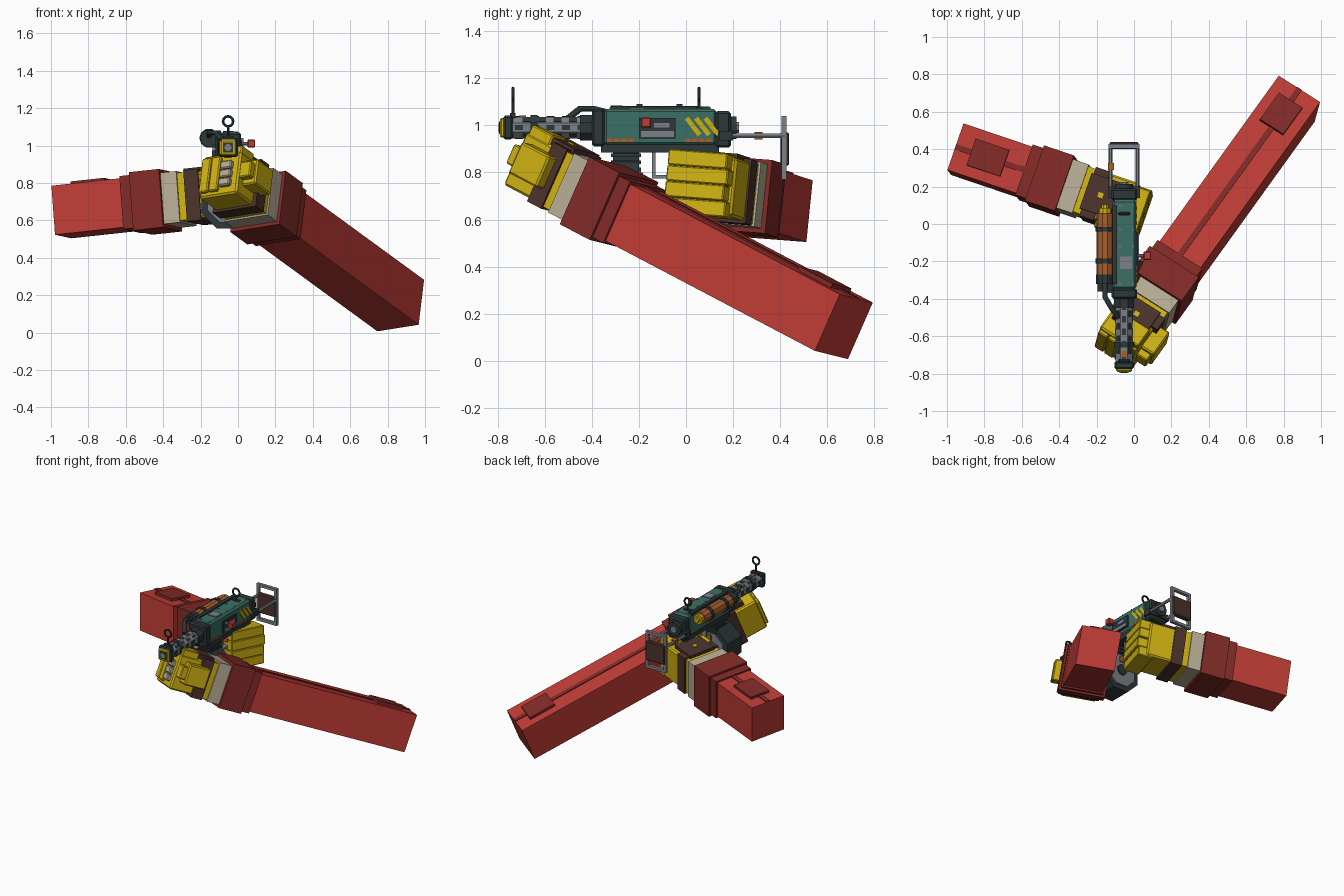
import bpy, bmesh, math
from mathutils import Matrix, Vector

cube = bpy.data.objects.get("Cube")
if cube:
    bpy.data.objects.remove(cube, do_unlink=True)


def material(name, rgb):
    m = bpy.data.materials.new(name)
    m.use_nodes = True
    m.diffuse_color = (*rgb, 1)
    m.node_tree.nodes["Principled BSDF"].inputs["Base Color"].default_value = (*rgb, 1)
    return m


RED = material("sleeve red", (0.52, 0.045, 0.036))
WINE = material("cuff dark red", (0.22, 0.024, 0.02))
YELLOW = material("glove yellow", (0.62, 0.44, 0.006))
BROWN = material("leather brown", (0.07, 0.032, 0.026))
BEIGE = material("cloth beige", (0.48, 0.42, 0.30))
TEAL = material("receiver teal", (0.045, 0.16, 0.13))
DARK = material("charcoal", (0.026, 0.038, 0.04))
GREY = material("steel grey", (0.2, 0.22, 0.25))
COPPER = material("copper", (0.40, 0.115, 0.026))


def finish(name, bm, mat, frame):
    if frame:
        bm.transform(frame)
    me = bpy.data.meshes.new(name)
    bm.to_mesh(me)
    bm.free()
    me.materials.append(mat)
    ob = bpy.data.objects.new(name, me)
    bpy.context.collection.objects.link(ob)
    return ob


def box(name, x, y, z, mat, frame=None, bevel=0):
    """Box from three (low, high) ranges."""
    bm = bmesh.new()
    bmesh.ops.create_cube(bm, size=1)
    for v in bm.verts:
        v.co = [(a + b) / 2 + c * (b - a) for (a, b), c in zip((x, y, z), v.co)]
    if bevel:
        bmesh.ops.bevel(bm, geom=bm.edges[:], offset=bevel, segments=1, affect='EDGES')
    return finish(name, bm, mat, frame)


def rod(name, start, end, r, mat, sides=8, r2=None):
    """Prism between two points, with flats facing the axes."""
    a, b = Vector(start), Vector(end)
    bm = bmesh.new()
    bmesh.ops.create_cone(bm, cap_ends=True, segments=sides, radius1=r,
                          radius2=r if r2 is None else r2, depth=(b - a).length)
    bm.transform(Matrix.Rotation(math.pi / sides, 4, 'Z'))
    turn = (b - a).to_track_quat('Z', 'Y').to_matrix().to_4x4()
    return finish(name, bm, mat, Matrix.Translation((a + b) / 2) @ turn)


def ring(name, at, r, thick):
    bpy.ops.mesh.primitive_torus_add(location=at, rotation=(math.pi / 2, 0, 0), major_radius=r,
                                     minor_radius=thick, major_segments=12, minor_segments=6)
    ob = bpy.context.object
    ob.name = name
    ob.data.materials.append(DARK)


def arm_frame(origin, side, up):
    """Local axes: side, back of hand, and along the arm towards the hand."""
    w = Vector(side).normalized()
    t = w.cross(Vector(up)).normalized()
    m = Matrix((w, t.cross(w), t)).transposed().to_4x4()
    return Matrix.Translation(origin) @ m


def band(name, half, t, mat, frame):
    return box(name, (-half, half), (-half, half), t, mat, frame)


def arm(side, frame, wrist):
    """Square sleeve, stepped cuff and glove bands; wrist = where the cuff ends."""
    band(side + "_sleeve", 0.132, (0, wrist - 0.1), RED, frame)
    band(side + "_cuff_step", 0.143, (wrist - 0.23, wrist - 0.15), WINE, frame)
    band(side + "_cuff", 0.157, (wrist - 0.17, wrist), WINE, frame)
    box(side + "_seam_strip", (-0.015, 0.015), (0.13, 0.138), (0, wrist - 0.1), WINE, frame)
    box(side + "_sleeve_patch", (-0.075, 0.075), (0.13, 0.15), (0.09, 0.28), WINE, frame)
    band(side + "_cloth_band", 0.138, (wrist - 0.02, wrist + 0.09), BEIGE, frame)
    band(side + "_glove_hem", 0.128, (wrist + 0.08, wrist + 0.15), YELLOW, frame)
    band(side + "_glove_strap", 0.138, (wrist + 0.13, wrist + 0.21), BROWN, frame)
    box(side + "_knuckle_guard", (-0.1, 0.1), (0.12, 0.15), (wrist + 0.12, wrist + 0.29),
        BROWN, frame)
    box(side + "_guard_stud", (-0.015, 0.015), (0.15, 0.156), (wrist + 0.19, wrist + 0.22),
        YELLOW, frame)


# Left arm and hand
L = arm_frame((0.87, 0.67, 0.145), (0.22, -0.14, 0.035), (0.04, 0.10, 0.245))
arm("left", L, 1.42)
box("left_palm", (-0.125, 0.115), (-0.125, 0.12), (1.6, 1.79), YELLOW, L, 0.01)
box("left_thumb", (0.1, 0.195), (-0.06, 0.085), (1.58, 1.74), YELLOW, L, 0.008)
box("left_thumb_tip", (0.11, 0.18), (-0.03, 0.06), (1.72, 1.78), YELLOW, L, 0.006)
box("left_index_knuckle", (0.0, 0.11), (0.1, 0.16), (1.66, 1.78), YELLOW, L, 0.006)
for i in range(3):
    u = -0.08 + i * 0.05
    box("left_finger_wrap", (0.005, 0.075), (u, u + 0.045), (1.78, 1.815), BEIGE, L, 0.006)
for i in range(2):
    w = -0.12 + i * 0.062
    box("left_finger", (w, w + 0.057), (-0.1, 0.1), (1.78, 1.81), YELLOW, L, 0.006)

# Right arm and hand
R = arm_frame((-0.945, 0.40, 0.645), (0.09, 0.26, -0.02), (-0.02, 0.025, 0.263))
arm("right", R, 0.62)
box("right_palm", (-0.13, 0.13), (-0.125, 0.125), (0.82, 1.0), YELLOW, R, 0.01)
for i in range(4):
    u = -0.135 + i * 0.068
    box("right_finger", (-0.155, 0.12 - 0.01 * (i % 2)), (u, u + 0.067), (0.95, 1.07 - 0.012 * (i == 0)),
        YELLOW, R, 0.005)
box("right_thumb", (-0.17, -0.11), (0.02, 0.11), (0.84, 0.98), YELLOW, R, 0.008)

# Receiver
CX, CZ = -0.053, 0.99
box("receiver", (-0.115, 0.012), (-0.35, 0.13), (0.915, 1.07), TEAL, None, 0.012)
box("receiver_floor", (-0.105, 0.004), (-0.36, 0.14), (0.885, 0.925), DARK)
box("front_trunnion", (-0.12, 0.016), (-0.40, -0.345), (0.91, 1.07), DARK, None, 0.01)
box("rear_block", (-0.12, 0.016), (0.125, 0.19), (0.905, 1.06), DARK, None, 0.01)
rod("rear_cap", (CX, 0.19, CZ), (CX, 0.215, CZ), 0.05, DARK, 12)
rod("rear_button", (CX, 0.21, CZ), (CX, 0.225, CZ), 0.025, GREY, 8)
box("top_plate", (-0.075, -0.01), (-0.24, -0.175), (1.068, 1.076), GREY)
box("top_rail", (-0.115, -0.09), (-0.32, 0.1), (1.06, 1.08), DARK)
for y in (-0.32, -0.12, -0.03, 0.1):
    for x in (-0.075, -0.005):
        rod("top_rivet", (x, y, 1.068), (x, y, 1.075), 0.006, GREY, 6)

# Ejection port, charging handle and painted side plates
box("port_frame", (0.0, 0.022), (-0.2, -0.045), (0.945, 1.03), DARK)
box("bolt", (0.0, 0.028), (-0.19, -0.05), (0.95, 0.975), GREY)
box("bolt_carrier", (0.0, 0.026), (-0.135, -0.07), (0.99, 1.01), GREY)
rod("charging_rod", (0.0, -0.17, 1.01), (0.06, -0.17, 1.01), 0.01, GREY)
box("charging_knob", (0.05, 0.092), (-0.192, -0.148), (0.99, 1.033), RED, None, 0.005)
for i in range(3):
    f = Matrix.Translation((0.012, 0.03 + i * 0.04, 0.995)) @ Matrix.Rotation(math.radians(38), 4, 'X')
    box("hazard_stripe", (-0.004, 0.004), (-0.01, 0.01), (-0.045, 0.045), YELLOW, f)
for y, n in ((-0.335, 4), (-0.005, 4)):
    for i in range(n):
        box("side_label", (0.008, 0.016), (y + i * 0.03, y + i * 0.03 + 0.024), (0.927, 0.943), COPPER)

# Perforated barrel jacket and muzzle
rod("barrel_jacket", (CX, -0.75, CZ), (CX, -0.39, CZ), 0.05, GREY, 8)
for k in range(8):
    spin = Matrix.Translation((CX, 0, CZ)) @ Matrix.Rotation(k * math.pi / 4, 4, 'Y')
    for i in range(5):
        y = -0.725 + i * 0.066 + 0.03 * (k % 2)
        box("jacket_slot", (-0.011, 0.011), (y, y + 0.034), (0.042, 0.0485), DARK, spin)
rod("jacket_clamp", (CX, -0.66, CZ), (CX, -0.63, CZ), 0.057, DARK, 8)
rod("jacket_base", (CX, -0.45, CZ), (CX, -0.39, CZ), 0.058, DARK, 8)
box("clamp_tag", (-0.065, -0.035), (-0.71, -0.68), (1.03, 1.042), COPPER)
box("muzzle_block", (-0.105, -0.001), (-0.775, -0.735), (0.94, 1.042), DARK, None, 0.008)
box("muzzle_cap", (-0.095, -0.011), (-0.79, -0.765), (0.948, 1.032), YELLOW, None, 0.006)
box("muzzle_face", (-0.08, -0.026), (-0.794, -0.785), (0.963, 1.017), DARK)
rod("muzzle_bore", (CX, -0.797, CZ), (CX, -0.78, CZ), 0.02, GREY, 8)

# Ring sights
for name, y, z in (("front_sight", -0.735, 1.04), ("rear_sight", 0.055, 1.065)):
    box(name + "_base", (CX - 0.028, CX + 0.028), (y - 0.012, y + 0.012), (z - 0.01, z + 0.012), DARK)
    rod(name + "_post", (CX, y, z), (CX, y, 1.105), 0.007, DARK, 6)
    ring(name + "_ring", (CX, y, 1.13), 0.027, 0.007)

# Side canister with straps and hose
TX, TZ = -0.155, 1.04
rod("canister", (TX, -0.28, TZ), (TX, 0.06, TZ), 0.045, COPPER, 10)
rod("canister_cap", (TX, 0.05, TZ), (TX, 0.085, TZ), 0.036, YELLOW, 10)
rod("canister_nozzle", (TX, 0.08, TZ), (TX, 0.105, TZ), 0.02, YELLOW, 8)
rod("canister_base", (TX, -0.32, TZ), (TX, -0.27, TZ), 0.047, DARK, 10, 0.047)
for y in (-0.21, -0.04):
    rod("canister_strap", (TX, y, TZ), (TX, y + 0.025, TZ), 0.052, DARK, 10)
    box("strap_mount", (TX, -0.1), (y, y + 0.025), (0.99, 1.06), DARK)
curve = bpy.data.curves.new("hose", 'CURVE')
curve.dimensions = '3D'
curve.bevel_depth = 0.014
curve.bevel_resolution = 1
curve.use_fill_caps = True
path = [(TX, -0.31, 1.05), (TX, -0.39, 1.07), (-0.12, -0.45, 1.07), (-0.085, -0.5, 1.03)]
spline = curve.splines.new('POLY')
spline.points.add(len(path) - 1)
for p, co in zip(spline.points, path):
    p.co = (*co, 1)
hose = bpy.data.objects.new("hose", curve)
curve.materials.append(DARK)
bpy.context.collection.objects.link(hose)

# Ribbed feed and drum magazine
box("magazine_feed", (-0.1, -0.005), (-0.31, -0.2), (0.76, 0.9), DARK)
for i in range(4):
    z = 0.775 + i * 0.03
    box("feed_rib", (-0.108, 0.003), (-0.318, -0.192), (z, z + 0.015), DARK)
rod("drum", (CX, -0.36, 0.70), (CX, -0.2, 0.70), 0.155, DARK, 8)
rod("drum_plate", (CX, -0.37, 0.70), (CX, -0.19, 0.70), 0.12, GREY, 8)
rod("drum_hub", (CX, -0.38, 0.70), (CX, -0.18, 0.70), 0.04, DARK, 8)
box("drum_latch", (CX - 0.02, CX + 0.02), (-0.195, -0.182), (0.76, 0.8), COPPER)

# Grip, trigger and guard
box("grip", (-0.085, -0.02), (0.03, 0.12), (0.7, 0.89), DARK, None, 0.01)
box("guard_front", (-0.07, -0.036), (-0.145, -0.13), (0.78, 0.89), GREY)
box("guard_bottom", (-0.07, -0.036), (-0.145, 0.04), (0.775, 0.79), GREY)
box("trigger", (-0.065, -0.04), (-0.012, 0.012), (-0.04, 0.04), RED,
    Matrix.Translation((0, -0.05, 0.85)) @ Matrix.Rotation(-0.4, 4, 'X'))

# Wire shoulder stock with pad
for x in (-0.125, 0.019):
    rod("stock_rod", (x, 0.17, 0.955), (x, 0.42, 0.955), 0.011, GREY, 6)
    box("stock_upright", (x - 0.01, x + 0.01), (0.405, 0.427), (0.77, 1.04), GREY)
for z in (0.77, 1.02):
    box("stock_crossbar", (-0.135, 0.029), (0.405, 0.427), (z, z + 0.02), GREY)
box("stock_pad", (-0.13, 0.024), (0.402, 0.438), (0.83, 0.97), BROWN, None, 0.006)
box("stock_catch", (-0.14, -0.108), (0.29, 0.325), (0.94, 0.972), COPPER)
box("stock_mount", (-0.138, 0.032), (0.14, 0.2), (0.935, 0.975), DARK)
